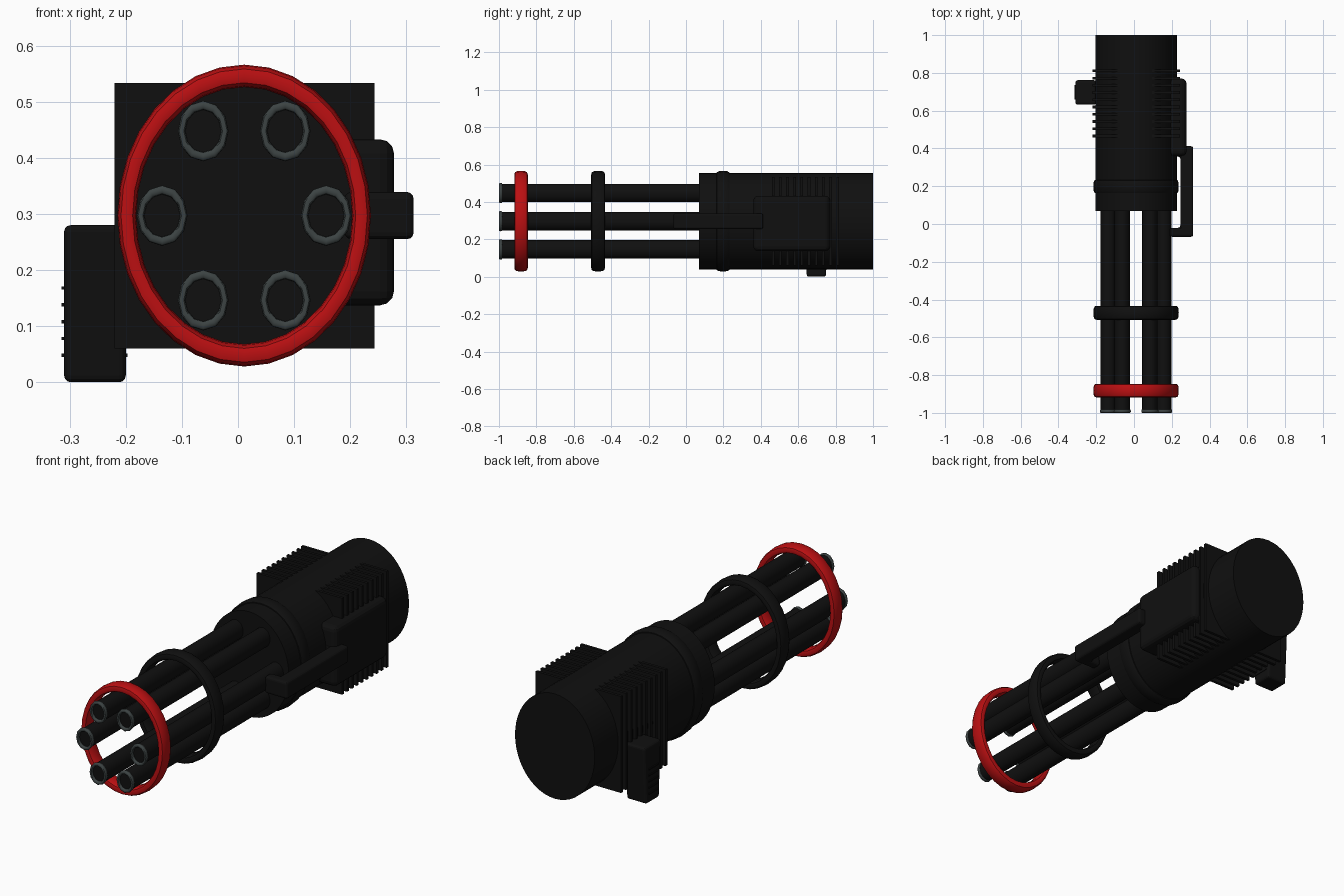
import bpy
import bmesh
import math

cube = bpy.data.objects.get("Cube")
if cube:
    bpy.data.objects.remove(cube, do_unlink=True)

CX, CZ = 0.011, 0.297   # long axis of the weapon
SQUASH = 0.84           # every round part is narrower in x


def material(name, color):
    m = bpy.data.materials.new(name)
    m.use_nodes = True
    m.diffuse_color = (*color, 1)
    bsdf = m.node_tree.nodes["Principled BSDF"]
    bsdf.inputs["Base Color"].default_value = (*color, 1)
    bsdf.inputs["Roughness"].default_value = 0.6
    return m


BLACK = material("black metal", (0.005, 0.005, 0.005))
RED = material("red paint", (0.5, 0.005, 0.006))
GREY = material("dark grey steel", (0.045, 0.056, 0.056))


def finish(name, bm, mat, smooth=False, bevel=0):
    bmesh.ops.recalc_face_normals(bm, faces=bm.faces)
    mesh = bpy.data.meshes.new(name)
    bm.to_mesh(mesh)
    bm.free()
    mesh.materials.append(mat)
    ob = bpy.data.objects.new(name, mesh)
    bpy.context.collection.objects.link(ob)
    if bevel:
        mod = ob.modifiers.new("Bevel", "BEVEL")
        mod.width = bevel
        mod.segments = 3
    if smooth:
        bpy.ops.object.select_all(action="DESELECT")
        ob.select_set(True)
        bpy.context.view_layer.objects.active = ob
        bpy.ops.object.shade_smooth_by_angle(angle=math.radians(40))
    return ob


def lathe(name, profile, mat, cx=CX, cz=CZ, segs=32, closed=False):
    """Spin (radius, y) points around an axis along y; closed makes a ring."""
    bm = bmesh.new()
    loops = []
    for r, y in profile:
        angles = [math.tau * i / segs for i in range(segs)]
        loops.append([bm.verts.new((cx + SQUASH * r * math.cos(a), y,
                                    cz + r * math.sin(a))) for a in angles])
    pairs = list(zip(loops, loops[1:]))
    if closed:
        pairs.append((loops[-1], loops[0]))
    else:
        bm.faces.new(loops[0])
        bm.faces.new(loops[-1])
    for a, b in pairs:
        for i in range(segs):
            j = (i + 1) % segs
            bm.faces.new((a[i], a[j], b[j], b[i]))
    return finish(name, bm, mat, smooth=True)


def ring(name, y, radius, tube, half_width, mat, **kw):
    """Rounded band with a soft squarish section."""
    profile = []
    for k in range(12):
        a = math.tau * k / 12
        c, s = math.cos(a), math.sin(a)
        profile.append((radius + tube * math.copysign(abs(c) ** 0.7, c),
                        y + half_width * math.copysign(abs(s) ** 0.7, s)))
    return lathe(name, profile, mat, closed=True, **kw)


def box(name, x, y, z, mat, bevel=0, taper=0):
    """Box from (min, max) ranges; taper shrinks the bottom in y."""
    bm = bmesh.new()
    bmesh.ops.create_cube(bm, size=1)
    for v in bm.verts:
        low = v.co.z < 0
        side = 1 if v.co.y < 0 else -1
        v.co = [rng[0] + (rng[1] - rng[0]) * (c + 0.5)
                for rng, c in zip((x, y, z), v.co)]
        if low:
            v.co.y += taper * side
    return finish(name, bm, mat, bevel=bevel)


# Housing and its cooling fins
lathe("housing", [(0.257, 0.07), (0.257, 1.0)], BLACK, segs=48)
for i in range(10):
    y = 0.466 + 0.0383 * i
    box(f"cooling_fin_{i + 1}", (-0.22, 0.243), (y - 0.007, y + 0.007),
        (0.06, 0.533), BLACK)

# Bands around the housing and barrels
ring("housing_band", 0.198, 0.249, 0.02, 0.037, BLACK)
ring("barrel_band", -0.47, 0.249, 0.02, 0.037, BLACK)
ring("front_band", -0.882, 0.249, 0.02, 0.036, RED)

# Six barrels with steel muzzle rims
for i in range(6):
    a = math.tau * i / 6
    bx = CX + SQUASH * 0.174 * math.cos(a)
    bz = CZ + 0.174 * math.sin(a)
    lathe(f"barrel_{i + 1}", [(0.049, -0.988), (0.049, 0.1)], BLACK,
          cx=bx, cz=bz, segs=16)
    ring(f"muzzle_rim_{i + 1}", -0.991, 0.046, 0.008, 0.009, GREY,
         cx=bx, cz=bz, segs=12)

# Side box on the left
box("side_box", (0.15, 0.278), (0.36, 0.77), (0.137, 0.433), BLACK, bevel=0.025)

# Carrying handle: a U outline extruded upwards
outline = [(0.19, -0.068), (0.313, -0.068), (0.313, 0.412), (0.22, 0.412),
           (0.22, 0.357), (0.245, 0.357), (0.245, -0.02), (0.19, -0.02)]
bm = bmesh.new()
face = bm.faces.new([bm.verts.new((x, y, 0.255)) for x, y in outline])
ext = bmesh.ops.extrude_face_region(bm, geom=[face])
for v in ext["geom"]:
    if isinstance(v, bmesh.types.BMVert):
        v.co.z = 0.339
finish("carrying_handle", bm, BLACK, bevel=0.012)

# Grip on the right with thin finger ridges
box("grip", (-0.31, -0.2), (0.632, 0.762), (0, 0.28), BLACK, bevel=0.012, taper=0.014)
for i in range(5):
    z = 0.048 + 0.03 * i
    box(f"grip_ridge_{i + 1}", (-0.315, -0.197), (0.66, 0.735),
        (z - 0.003, z + 0.003), BLACK)
